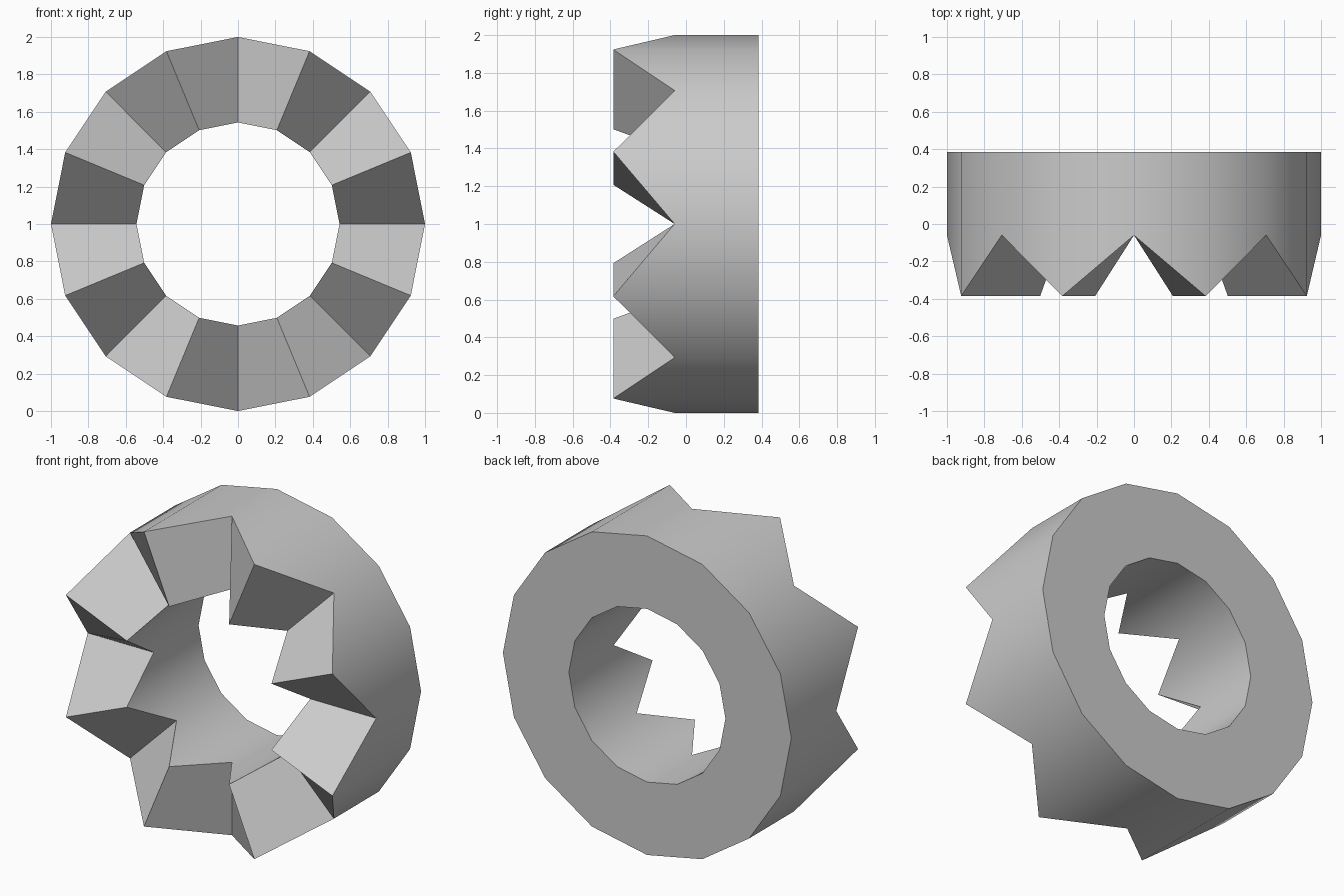
import bpy, bmesh
from math import cos, sin, pi, radians

if "Cube" in bpy.data.objects:
    bpy.data.objects.remove(bpy.data.objects["Cube"])

SIDES, OUTER, INNER = 16, 1.0, 0.543
BACK, TIP, VALLEY = 0.385, -0.385, -0.06

bm = bmesh.new()

# Rectangular cross-section at each angle; the front alternates valley / tooth tip
sections = []
for i in range(SIDES):
    a = 2 * pi * i / SIDES
    front = TIP if i % 2 else VALLEY
    profile = [(OUTER, front), (OUTER, BACK), (INNER, BACK), (INNER, front)]
    sections.append([bm.verts.new((r * cos(a), y, 1 + r * sin(a))) for r, y in profile])

# Skin neighbouring sections into a closed toothed ring
for i in range(SIDES):
    a, b = sections[i], sections[(i + 1) % SIDES]
    for j in range(4):
        k = (j + 1) % 4
        bm.faces.new((a[j], a[k], b[k], b[j]))
bmesh.ops.recalc_face_normals(bm, faces=bm.faces)

mesh = bpy.data.meshes.new("toothed_ring")
bm.to_mesh(mesh)
bm.free()
ring = bpy.data.objects.new("toothed_ring", mesh)
bpy.context.collection.objects.link(ring)

# Smooth walls, crisp teeth and rims
bpy.context.view_layer.objects.active = ring
ring.select_set(True)
bpy.ops.object.shade_smooth_by_angle(angle=radians(30))
